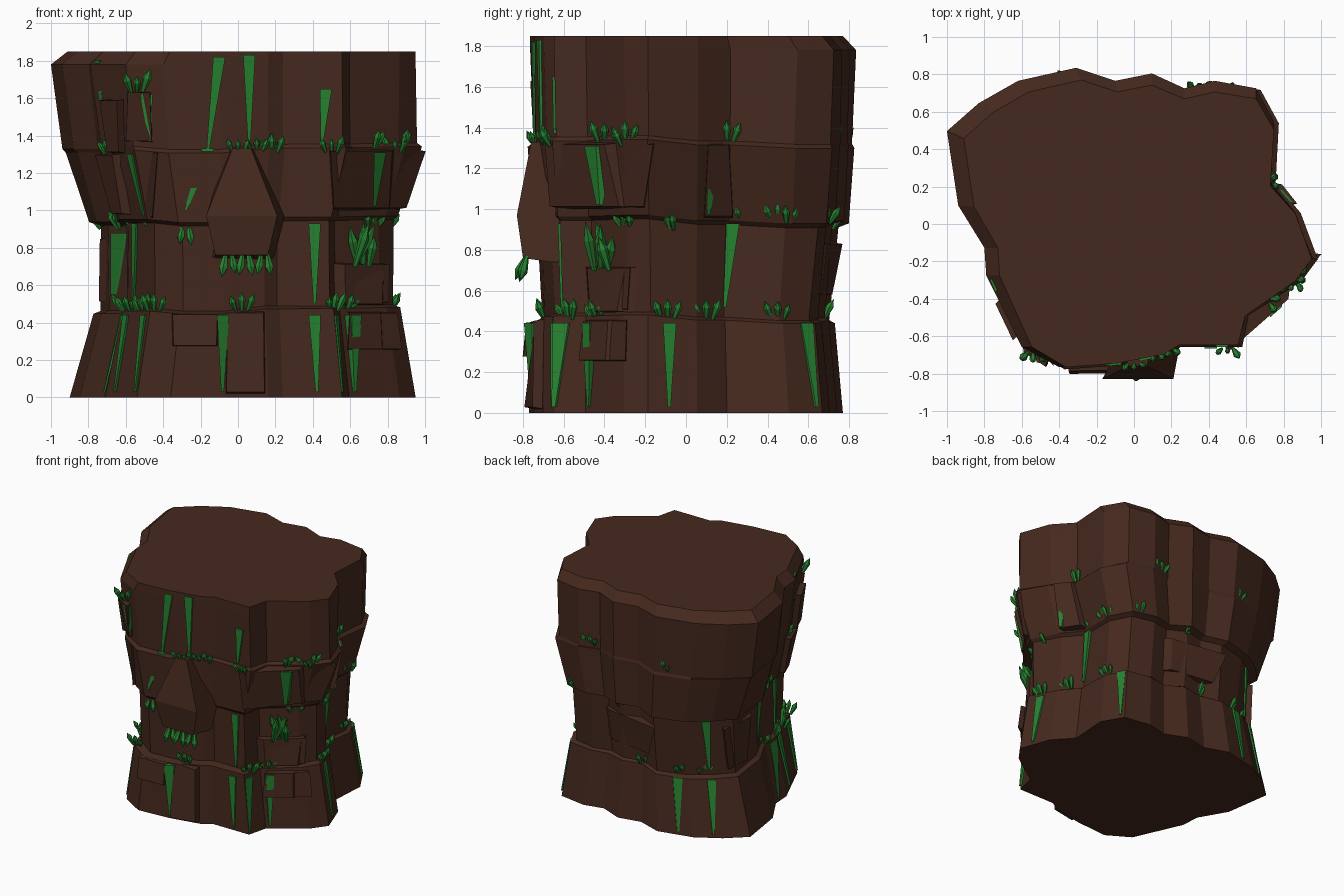
import bpy, bmesh, math, random
from mathutils import Vector
from mathutils.bvhtree import BVHTree

if "Cube" in bpy.data.objects:
    bpy.data.objects.remove(bpy.data.objects["Cube"])

random.seed(4)

def material(name, rgb):
    m = bpy.data.materials.new(name)
    m.diffuse_color = (*rgb, 1)
    m.use_nodes = True
    m.node_tree.nodes["Principled BSDF"].inputs["Base Color"].default_value = m.diffuse_color
    return m

BROWN = material("brown_rock", (0.06, 0.022, 0.013))
GREEN = material("green_mineral", (0.02, 0.22, 0.03))
rock_v, rock_f = [], []          # rock surface collected for placing later parts

def make(name, verts, faces, mat):
    me = bpy.data.meshes.new(name)
    me.from_pydata(verts, [], faces)
    bm = bmesh.new()
    bm.from_mesh(me)
    bmesh.ops.recalc_face_normals(bm, faces=bm.faces)
    bm.to_mesh(me)
    bm.free()
    me.materials.append(mat)
    bpy.context.collection.objects.link(bpy.data.objects.new(name, me))
    if mat is BROWN:
        k = len(rock_v)
        rock_v.extend(verts)
        rock_f.extend([[i + k for i in f] for f in faces])

# Main column: one outline lofted through stepped tiers
outline = [(-1, .5), (-.83, .65), (-.62, .77), (-.31, .84), (-.1, .77), (.1, .81),
           (.28, .73), (.45, .77), (.68, .73), (.78, .55), (.76, .22), (.9, .06),
           (.99, -.19), (.9, -.31), (.62, -.5), (.58, -.66), (.25, -.66), (.17, -.71),
           (-.1, -.76), (-.4, -.78), (-.6, -.67), (-.79, -.28), (-.8, -.13), (-.94, .1)]
# z, then reach towards -x, +x, -y, +y
tiers = [(0, .90, .95, .77, .77), (.46, .78, .87, .77, .73), (.475, .74, .83, .71, .70),
         (.93, .74, .83, .73, .75), (.95, .80, .86, .75, .80), (1.32, .92, .98, .77, .82),
         (1.34, .93, .95, .75, .82), (1.78, 1, .95, .765, .835), (1.85, .91, .95, .765, .77)]
n = len(outline)
jit = [random.uniform(-.025, .025) for _ in outline]
verts, faces = [], []
for k, (z, xa, xb, ya, yb) in enumerate(tiers):
    for i, (x, y) in enumerate(outline):
        sx = xa if x < 0 else xb / .99
        sy = ya / .78 if y < 0 else yb / .84
        inner = 0 < k < len(tiers) - 2
        w = 1 + .01 * random.uniform(-1, 1) * inner
        verts.append(Vector((x * sx * w, y * sy * w, z + jit[i // 2] * inner)))
    if k:
        for i in range(n):
            a, b = (k - 1) * n + i, (k - 1) * n + (i + 1) % n
            faces.append([a, b, b + n, a + n])
faces += [list(range(n)), list(range(len(verts) - n, len(verts)))]
make("rock_column", verts, faces, BROWN)

# Placement: camera azimuth in degrees plus picture coordinates (u, z)
FRONT, RIGHT, BACK, LEFT = -90, 0, 90, 180
FRONT_LEFT, FRONT_RIGHT, BACK_LEFT, BACK_RIGHT = -135, -45, 135, 45
UP = Vector((0, 0, 1))

def axes(az):
    a = math.radians(az)
    return Vector((math.cos(a), math.sin(a), 0)), Vector((-math.sin(a), math.cos(a), 0))

def wall(az, u, z):
    out, side = axes(az)
    p = side * u + UP * z
    hit = tree.ray_cast(p + out * 3, -out)[0]
    return hit or tree.find_nearest(p + out * .3)[0]

# Panel standing off the wall, from u (top), u (bottom), z range and two widths
def slab(name, az, ut, ub, top, low, wt, wb, depth, mat, inset):
    out, _ = axes(az)
    pts = [(ut - wt / 2, top), (ut + wt / 2, top), (ub + wb / 2, low), (ub - wb / 2, low)]
    base = [wall(az, u, z) for u, z in pts]
    c = sum(base, Vector()) / 4
    back = [p - out * .06 for p in base]
    front = [c + (p - c) * inset + out * depth for p in base]
    fs = [[0, 1, 2, 3], [4, 5, 6, 7]]
    fs += [[i, (i + 1) % 4, (i + 1) % 4 + 4, i + 4] for i in range(4)]
    make(name, back + front, fs, mat)

# Protruding rock blocks: view, u, top, bottom, top width, bottom width
blocks = [(FRONT, -.53, 1.64, 1.36, .13, .15), (FRONT, -.55, 1.32, .95, .26, .2),
          (FRONT, .66, 1.33, 1, .36, .32), (FRONT, .67, .72, .49, .24, .22),
          (FRONT, .68, .46, .25, .18, .2), (FRONT, -.23, .45, .27, .26, .25),
          (FRONT, .04, .47, .01, .21, .22), (RIGHT, -.29, 1.33, 1, .28, .18),
          (RIGHT, -.38, .72, .5, .23, .2), (RIGHT, -.38, .46, .25, .19, .18),
          (RIGHT, .16, 1.33, .95, .11, .15), (FRONT_LEFT, -.12, 1.6, 1.3, .22, .16),
          (BACK_LEFT, -.5, .84, .57, .3, .24), (BACK_LEFT, .25, .86, .5, .26, .18),
          (LEFT, .37, 1.31, .97, .25, .15)]
tree = BVHTree.FromPolygons(rock_v, rock_f)
for az, u, top, low, wt, wb in blocks:
    slab("rock_block", az, u, u, top, low, wt, wb, .05, BROWN, .92)
# Central bulge in two halves: sloping upper face and undercut lower face
out, side = axes(FRONT)
rows = []
for z, w, y in ((1.33, .1, -.76), (.97, .38, -.83), (.76, .28, -.8), (.74, .28, -.66)):
    rows += [Vector((.02 - w / 2, y, z)), Vector((.02 + w / 2, y, z))]
for z, w in ((.74, .34), (.97, .46), (1.33, .16)):
    rows += [Vector((.02 - w / 2, -.62, z)), Vector((.02 + w / 2, -.62, z))]
bulge = [[2 * i, 2 * i + 1, (2 * i + 3) % 14, (2 * i + 2) % 14] for i in range(7)]
make("central_bulge", rows, bulge + [list(range(0, 14, 2)), list(range(1, 14, 2))], BROWN)
tree = BVHTree.FromPolygons(rock_v, rock_f)

# Green mineral seams: view, u at top, u at bottom, top, bottom
seams = [(FRONT, -.1, -.16, 1.82, 1.33), (FRONT, -.16, -.28, 1.33, 1),
         (FRONT, .06, .06, 1.83, 1.37), (FRONT_LEFT, .02, .08, 1.3, .97),
         (FRONT, .76, .73, 1.31, 1.02), (FRONT, .47, .45, 1.65, 1.37),
         (FRONT_LEFT, -.14, -.15, .93, .5), (FRONT, .41, .41, .93, .5),
         (FRONT_LEFT, -.3, -.26, 1.8, 1.5), (FRONT, -.49, -.47, 1.62, 1.37),
         (RIGHT, .15, .11, 1.32, .97), (RIGHT, .23, .19, .93, .52),
         (BACK_LEFT, 0, .03, .91, .52), (BACK_LEFT, .48, .45, .88, .55)]
# Lower tier seams run from the ledge to the ground in every view
lower = {FRONT: (-.08, .41), FRONT_LEFT: (-.18, .06), FRONT_RIGHT: (-.06, .1),
         RIGHT: (-.08,), BACK_RIGHT: (-.02,), BACK_LEFT: (-.2, .04, .61)}
for az, us in lower.items():
    seams += [(az, u, u * 1.03, .44, .03) for u in us]
for az, ut, ub, top, low in seams:
    slab("green_seam", az, ut, ub, top, low, .065, .015, .012, GREEN, 1)

# Six-sided crystals gathered in one mesh
cv, cf = [], []

def crystal(p, d, h):
    d = d.normalized()
    q = d.to_track_quat('Z', 'Y')
    k, m = len(cv), 6
    wide = min(.19 * h, .028) / h
    for r, z in ((wide * .45, 0), (wide, .62)):
        for i in range(m):
            a = math.tau * i / m
            cv.append(p + q @ Vector((r * math.cos(a), r * math.sin(a), z)) * h)
    cv.append(p + d * h)
    cf.append([k + i for i in range(m)])
    for i in range(m):
        j = (i + 1) % m
        cf.extend([[k + i, k + j, k + m + j, k + m + i], [k + m + i, k + m + j, k + 2 * m]])

def cluster(az, u, z, h, rise=1, count=3):
    out, side = axes(az)
    p = wall(az, u, z) - out * .02
    for s in range(count):
        s = (s - (count - 1) / 2) * .38
        d = out * random.uniform(.25, .6) + side * s * min(1, .12 / h) + UP * rise
        crystal(p + side * s * .08, d, h * random.uniform(.7, 1.05))

# Clusters sitting along the ledges
ledges = {(FRONT, .46): (-.55, -.45, .02), (FRONT, .9): (-.6,),
          (FRONT, 1.31): (0, .1, .18, .5, .84), (RIGHT, .46): (-.09, .1, .45),
          (RIGHT, .94): (-.06, .3, .45), (RIGHT, 1.33): (-.4, -.3, .2),
          (FRONT_LEFT, .46): (-.2, 0), (FRONT_LEFT, .92): (-.2, .05),
          (FRONT_LEFT, 1.3): (-.26, -.1), (FRONT_RIGHT, .46): (-.05, .1),
          (FRONT_RIGHT, .9): (.3, .5), (BACK_RIGHT, .93): (-.1, .1),
          (BACK_LEFT, .46): (-.4, -.16, 0, .5), (BACK_LEFT, .9): (-.55, -.12, .2, .48),
          (BACK, 1.33): (-.35, .35), (LEFT, .94): (.1, .3)}
for (az, z), us in ledges.items():
    for u in us:
        cluster(az, u, z, .11)
# Large clusters on the blocks, and those hanging under the bulge
for az, u, z, h in ((FRONT, .67, .7, .24), (RIGHT, -.42, .7, .25), (FRONT, -.54, 1.63, .14)):
    cluster(az, u, z, h)
for u in (-.05, .04, .14):
    cluster(FRONT, u, .77, .13, -1, 2)
cluster(FRONT, -.28, .92, .14, -1, 2)
make("crystals", cv, cf, GREEN)
